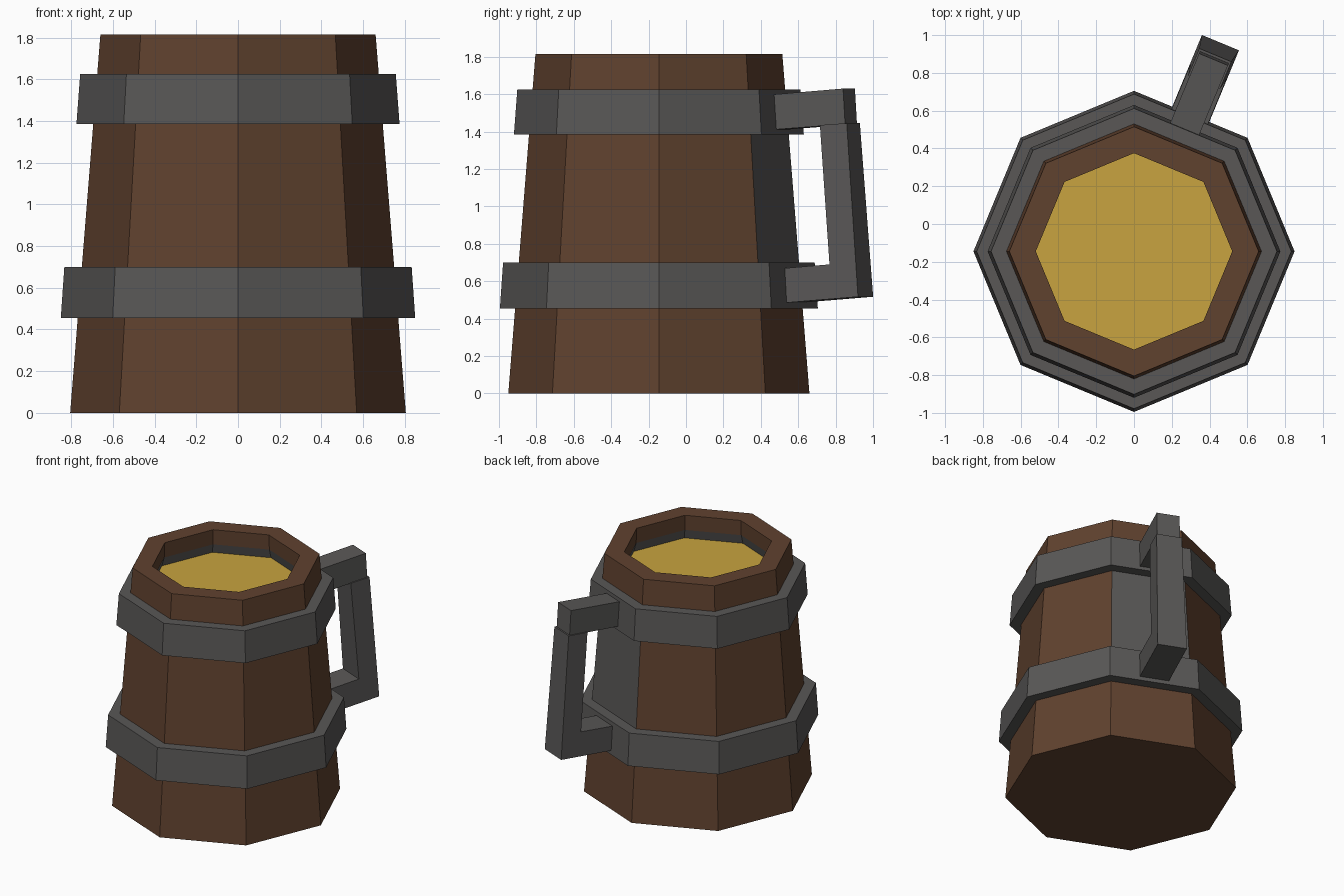
import bpy
from math import sin, cos, pi, radians

if "Cube" in bpy.data.objects:
    bpy.data.objects.remove(bpy.data.objects["Cube"])

CY = -0.145          # mug axis sits forward of the origin to balance the handle
SIDES = 8


def material(name, rgb):
    m = bpy.data.materials.new(name)
    m.diffuse_color = (*rgb, 1)
    m.use_nodes = True
    m.node_tree.nodes["Principled BSDF"].inputs["Base Color"].default_value = m.diffuse_color
    return m


wood = material("wood", (0.117, 0.054, 0.028))
metal = material("dark_metal", (0.1, 0.096, 0.094))
ale = material("ale", (0.58, 0.37, 0.05))


def add_mesh(name, verts, faces, *mats):
    me = bpy.data.meshes.new(name)
    me.from_pydata(verts, [], faces)
    for m in mats:
        me.materials.append(m)
    ob = bpy.data.objects.new(name, me)
    bpy.context.collection.objects.link(ob)
    return ob


def lathe(name, profile, closed, *mats, sides=SIDES):
    """Spin (radius, z) points; an open profile is capped at both ends."""
    n = len(profile)
    verts = [(r * cos(2 * pi * k / sides), CY + r * sin(2 * pi * k / sides), z)
             for r, z in profile for k in range(sides)]
    faces = []
    for i in range(n if closed else n - 1):
        j = (i + 1) % n
        for k in range(sides):
            q = (k + 1) % sides
            faces.append((i * sides + k, i * sides + q, j * sides + q, j * sides + k))
    if not closed:
        faces.append(tuple(reversed(range(sides))))
        faces.append(tuple(range((n - 1) * sides, n * sides)))
    return add_mesh(name, verts, faces, *mats)


def body_radius(z):
    return 0.805 - 0.145 * z / 1.815


# Tapered wooden body with a recessed mouth and metal lining below the rim
body = lathe("mug_body", [(0.805, 0), (body_radius(0.58), 0.58), (body_radius(1.5), 1.5),
                          (0.66, 1.815), (0.52, 1.815), (0.525, 1.7), (0.56, 1.58)],
             False, wood, metal)
body.data.polygons[1 * SIDES + 1].material_index = 1      # metal stave behind the handle
for k in range(SIDES):
    body.data.polygons[5 * SIDES + k].material_index = 1  # lining

# Metal bands
for name, z0, z1, r0, r1 in (("lower_band", 0.455, 0.70, 0.85, 0.833),
                             ("upper_band", 1.385, 1.625, 0.775, 0.757)):
    lathe(name, [(r0, z0), (r1, z1), (body_radius(z1) - 0.03, z1),
                 (body_radius(z0) - 0.03, z0)], True, metal)

# Drink surface
lathe("drink", [(0.58, 1.60), (0.58, 1.63)], False, ale, sides=32)


def handle_part(name, profile, quads):
    """Block from (radius, z, half width) points, pointing out of one body side."""
    a = radians(67.5)
    n = len(profile)
    verts = [(r * cos(a) - s * w * sin(a), CY + r * sin(a) + s * w * cos(a), z)
             for s in (-1, 1) for r, z, w in profile]
    faces = [tuple(reversed(q)) for q in quads] + [tuple(i + n for i in q) for q in quads]
    faces += [(i, (i + 1) % n, (i + 1) % n + n, i + n) for i in range(n)]
    ob = add_mesh(name, verts, faces, metal)
    import bmesh
    bm = bmesh.new()
    bm.from_mesh(ob.data)
    bmesh.ops.recalc_face_normals(bm, faces=bm.faces)
    bm.to_mesh(ob.data)
    bm.free()
    return ob


# Handle: upper arm, then the grip and lower arm as one L shape
handle_part("handle_upper_arm",
            [(0.69, 1.598, 0.083), (0.69, 1.41, 0.083), (1.112, 1.44, 0.083), (1.10, 1.63, 0.083)],
            [(0, 1, 2, 3)])
handle_part("handle_grip",
            [(0.97, 1.435, 0.092), (1.03, 0.69, 0.103), (0.75, 0.668, 0.104),
             (0.75, 0.483, 0.106), (1.196, 0.517, 0.106), (1.125, 1.445, 0.092)],
            [(0, 1, 4, 5), (1, 2, 3, 4)])
